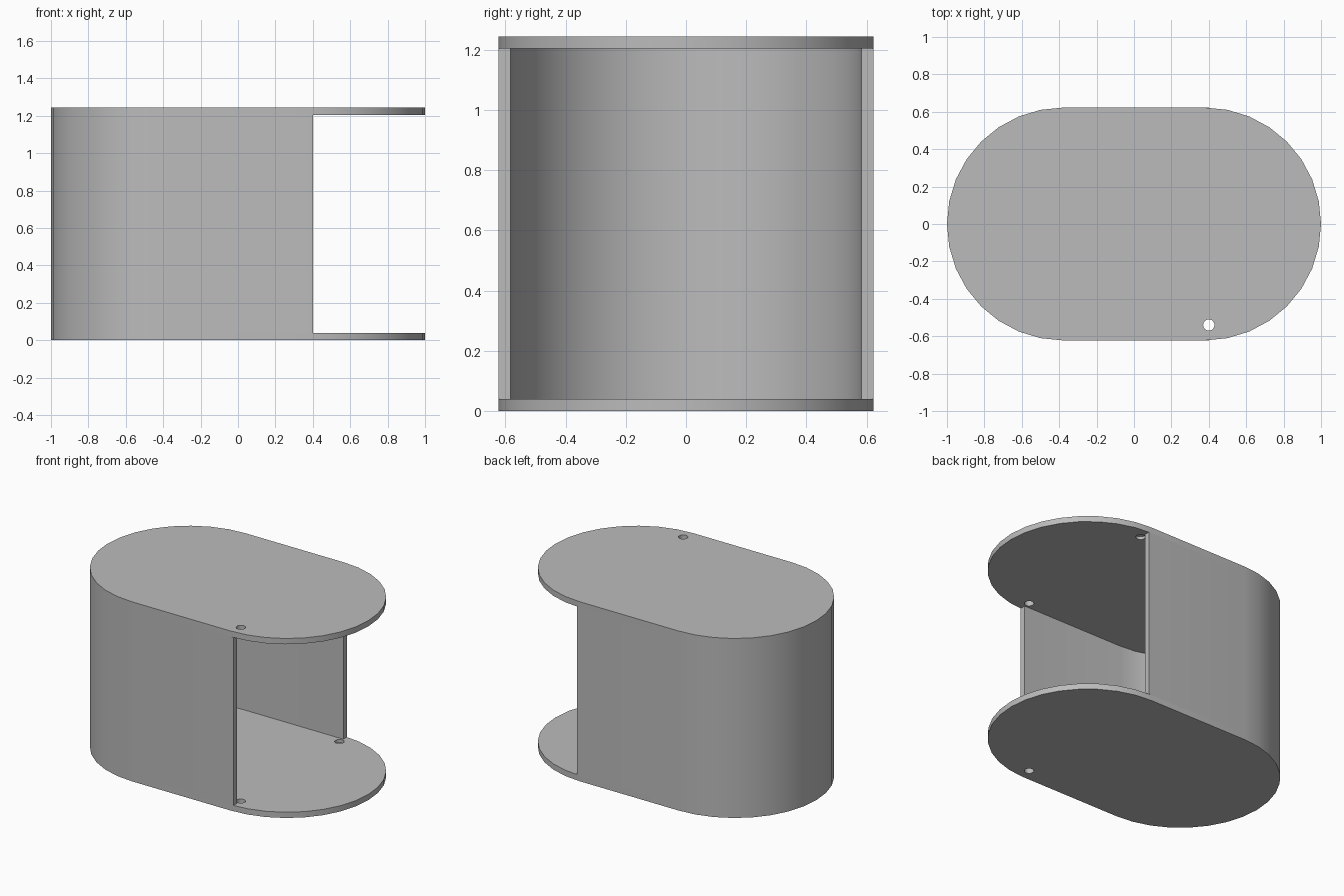
import bpy
import bmesh
from math import cos, sin, pi

cube = bpy.data.objects.get("Cube")
if cube:
    bpy.data.objects.remove(cube, do_unlink=True)

HEIGHT, PLATE, WALL = 1.245, 0.04, 0.04
RADIUS = 0.6225
CENTRE = 1 - RADIUS
FRONT_END = 0.4
STEPS = 16

grey = bpy.data.materials.new("plain grey")
grey.use_nodes = True
grey.diffuse_color = (0.5, 0.5, 0.5, 1)
grey.node_tree.nodes["Principled BSDF"].inputs["Base Color"].default_value = (0.5, 0.5, 0.5, 1)


def half_round(radius, side):
    """Points of a half circle at one end, counter-clockwise."""
    start = -pi / 2 if side > 0 else pi / 2
    angles = [start + pi * i / STEPS for i in range(STEPS + 1)]
    return [(side * CENTRE + radius * cos(a), radius * sin(a)) for a in angles]


def extrude_outline(name, outline, bottom, top):
    """Make a solid from a flat outline."""
    bm = bmesh.new()
    face = bm.faces.new([bm.verts.new((x, y, bottom)) for x, y in outline])
    moved = bmesh.ops.extrude_face_region(bm, geom=[face])["geom"]
    verts = [v for v in moved if isinstance(v, bmesh.types.BMVert)]
    bmesh.ops.translate(bm, verts=verts, vec=(0, 0, top - bottom))
    bmesh.ops.recalc_face_normals(bm, faces=bm.faces[:])
    mesh = bpy.data.meshes.new(name)
    bm.to_mesh(mesh)
    bm.free()
    mesh.materials.append(grey)
    obj = bpy.data.objects.new(name, mesh)
    bpy.context.collection.objects.link(obj)
    return obj


def drill(plate, y, bottom, top):
    """Cut a round pivot hole between two heights."""
    ring = [(0.4 + 0.03 * cos(2 * pi * i / 24), y + 0.03 * sin(2 * pi * i / 24)) for i in range(24)]
    cutter = extrude_outline(plate.name + "_hole_cutter", ring, bottom, top)
    cutter.hide_render = True
    cutter.hide_viewport = True
    cut = plate.modifiers.new("hole", "BOOLEAN")
    cut.operation = "DIFFERENCE"
    cut.solver = "EXACT"
    cut.object = cutter


def apply_modifiers(obj):
    """Bake the cuts, then remove the cutters."""
    cutters = [m.object for m in obj.modifiers]
    graph = bpy.context.evaluated_depsgraph_get()
    mesh = bpy.data.meshes.new_from_object(obj.evaluated_get(graph))
    obj.modifiers.clear()
    obj.data = mesh
    for cutter in cutters:
        bpy.data.objects.remove(cutter, do_unlink=True)


# Rounded end plates, each with a through hole in front and a blind hole behind
stadium = half_round(RADIUS, 1) + half_round(RADIUS, -1)
bottom_plate = extrude_outline("bottom_plate", stadium, 0, PLATE)
top_plate = extrude_outline("top_plate", stadium, HEIGHT - PLATE, HEIGHT)
for plate, low, inner in ((bottom_plate, 0, PLATE), (top_plate, HEIGHT - PLATE, HEIGHT - PLATE)):
    drill(plate, -0.54, low - 0.1, low + PLATE + 0.1)
    drill(plate, 0.54, inner - 0.02, inner + 0.02)
    bpy.context.view_layer.update()
    apply_modifiers(plate)

# Curved wall, open at one end
inside = RADIUS - WALL


def wall_loop(radius):
    # Ends follow the plate rim just past the straight part
    return [(FRONT_END, radius)] + half_round(radius, -1) + [(FRONT_END, -radius)]


wall = extrude_outline("curved_wall", wall_loop(RADIUS) + wall_loop(inside)[::-1],
                       PLATE, HEIGHT - PLATE)

# Smooth rounds with crisp rims
for obj in (bottom_plate, top_plate, wall):
    bpy.ops.object.select_all(action="DESELECT")
    obj.select_set(True)
    bpy.context.view_layer.objects.active = obj
    bpy.ops.object.shade_smooth_by_angle(angle=pi / 6)
